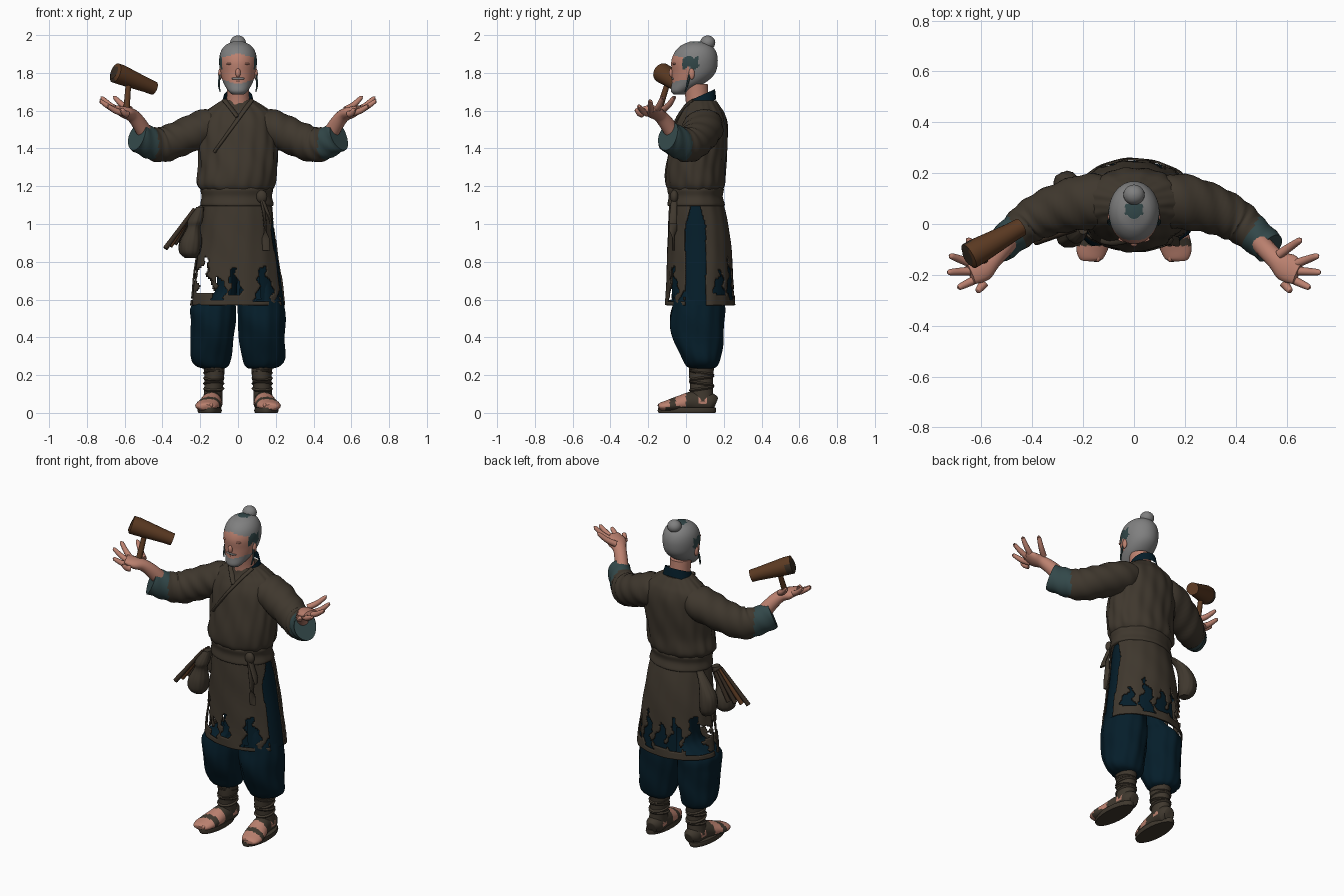
import bpy, bmesh, math
from mathutils import Vector

COLOURS = {
    "brown cloth": (0.050, 0.039, 0.027), "navy cloth": (0.0015, 0.0125, 0.023),
    "teal cloth": (0.032, 0.064, 0.067), "skin": (0.50, 0.22, 0.16),
    "grey hair": (0.215, 0.215, 0.215), "wood": (0.105, 0.042, 0.016),
    "dark leather": (0.042, 0.028, 0.018)}
MATS = []
for label, rgb in COLOURS.items():
    m = bpy.data.materials.new(label)
    m.diffuse_color = (*rgb, 1)
    MATS.append(m)
BROWN, NAVY, TEAL, SKIN, HAIR, WOOD, LEATHER = range(7)


def dense(rows, n):
    """Smoothly interpolate rows of numbers, n steps per span."""
    out = []
    for i in range(len(rows) - 1):
        a, b, c, d = (rows[max(0, min(len(rows) - 1, i + k))] for k in (-1, 0, 1, 2))
        for j in range(n):
            t = j / n
            out.append([0.5 * (2*q + (r-p)*t + (2*p-5*q+4*r-s)*t*t + (3*q-p-3*r+s)*t**3)
                        for p, q, r, s in zip(a, b, c, d)])
    return out + [list(rows[-1])]


def skin_rings(name, rings, colour, caps=True, drop=None, angle=50):
    """Join rings of points; colour is an index or a rule on the face centre."""
    bm = bmesh.new()
    vs = [[bm.verts.new(p) for p in ring] for ring in rings]
    n = len(vs[0])
    for a, b in zip(vs, vs[1:]):
        for i in range(n):
            bm.faces.new((a[i], a[(i+1) % n], b[(i+1) % n], b[i]))
    if caps:
        bm.faces.new(vs[0])
        bm.faces.new(vs[-1])
    bmesh.ops.recalc_face_normals(bm, faces=bm.faces[:])
    if drop:
        gone = [f for f in bm.faces if drop(f.calc_center_median())]
        bmesh.ops.delete(bm, geom=gone, context='FACES')
    for f in bm.faces:
        f.material_index = colour(f.calc_center_median()) if callable(colour) else colour
    me = bpy.data.meshes.new(name)
    bm.to_mesh(me)
    bm.free()
    for m in MATS:
        me.materials.append(m)
    ob = bpy.data.objects.new(name, me)
    bpy.context.collection.objects.link(ob)
    bpy.ops.object.select_all(action='DESELECT')
    ob.select_set(True)
    bpy.context.view_layer.objects.active = ob
    bpy.ops.object.shade_smooth_by_angle(angle=math.radians(angle))
    return ob


def loft(name, rows, colour, seg=40, n=4, fold=0, waves=9, tilt=0, **kw):
    """Stack of horizontal ellipses: z, cx, cy, rx, ry."""
    rings = []
    for z, cx, cy, rx, ry in dense(rows, n):
        ring = []
        for i in range(seg):
            a = 2 * math.pi * i / seg
            k = 1 + fold * math.sin(waves * a + 11 * z) * math.cos(4 * a - 17 * z)
            y = ry * k * math.sin(a)
            ring.append((cx + rx * k * math.cos(a), cy + y, z + tilt * y))
        rings.append(ring)
    return skin_rings(name, rings, colour, **kw)


def tube(name, rows, colour, s=1, seg=16, n=4, fold=0, **kw):
    """Tube along a path: x, y, z, sideways radius, upright radius."""
    rows = dense([(s * r[0], *r[1:]) for r in rows], n)
    pts = [Vector(r[:3]) for r in rows]
    rings = []
    for i, r in enumerate(rows):
        d = (pts[min(i+1, len(pts)-1)] - pts[max(i-1, 0)]).normalized()
        side = Vector((d.y, -d.x, 0)).normalized() if d.xy.length > 0.05 else Vector((1, 0, 0))
        up = side.cross(d)
        ring = []
        for j in range(seg):
            a = 2 * math.pi * j / seg
            k = 1 + fold * math.sin(3 * a + 1.3 * i)
            ring.append(pts[i] + side * (r[3] * k * math.cos(a)) + up * (r[4] * k * math.sin(a)))
        rings.append(ring)
    return skin_rings(name, rings, colour, **kw)


def ball(name, c, r, colour):
    rings = []
    for i in range(13):
        t = math.pi * (i + 0.15) / 12.3
        rings.append([(c[0] + r[0]*math.sin(t)*math.cos(a), c[1] + r[1]*math.sin(t)*math.sin(a),
                       c[2] - r[2]*math.cos(t)) for a in (k * math.pi / 10 for k in range(20))])
    return skin_rings(name, rings, colour)


# Head: hair, face, beard and scalp patches by position
def head_colour(p):
    wave = .008 * math.sin(110 * p.y)
    if 1.825 + wave < p.z < 1.885 + wave and -0.02 < p.y < 0.068:
        return TEAL
    if p.z > 1.945 and abs(p.x) < 0.035 and 0.035 < p.y < 0.08:
        return TEAL
    if p.z < 1.74 + 0.3 * abs(p.x) or p.z > 1.905 - 0.3 * abs(p.x):
        return HAIR
    return SKIN if p.y < 0.018 else HAIR


loft("head", [(1.685, 0, -0.035, .03, .03), (1.705, 0, -0.03, .052, .05), (1.75, 0, 0.015, .078, .09),
              (1.80, 0, .040, .093, .115), (1.86, 0, .045, .10, .123), (1.91, 0, .05, .092, .11),
              (1.945, 0, .054, .068, .08), (1.965, 0, .055, .03, .035)], head_colour, seg=80, n=7)
ball("hair_bun", (0, .115, 1.96), (.042, .04, .038), HAIR)
ball("nose", (0, -.076, 1.80), (.014, .014, .024), SKIN)
ball("moustache", (0, -.064, 1.77), (.036, .014, .009), HAIR)
ball("lower_lip", (0, -.068, 1.757), (.016, .008, .005), SKIN)
for s in (-1, 1):
    ball("ear", (s * .094, .03, 1.795), (.011, .016, .03), SKIN)
    ball("brow", (s * .038, -.060, 1.848), (.024, .011, .006), SKIN)
    tube("side_lock", [(.096, .018, 1.79, .006, .006), (.101, .008, 1.74, .006, .006),
                       (.095, -.005, 1.70, .003, .003)], TEAL, s, seg=6)
loft("neck", [(1.58, 0, .07, .07, .07), (1.66, 0, .06, .06, .062), (1.74, 0, .05, .06, .065)], SKIN)

# Robe top with standing collar and crossed lapels
ROBE = [(1.17, -.005, .05, .175, .135), (1.21, -.01, .05, .207, .157), (1.30, 0, .052, .207, .158),
        (1.42, 0, .068, .212, .152), (1.52, 0, .08, .21, .14), (1.58, 0, .088, .19, .118),
        (1.62, 0, .088, .14, .094), (1.655, 0, .082, .084, .076)]
loft("robe_top", ROBE, BROWN, seg=90, n=7, fold=.03, waves=13)
loft("collar", [(1.625, 0, .08, .09, .08), (1.66, 0, .078, .08, .078), (1.68, 0, .078, .075, .075)],
     lambda p: NAVY if p.y > .03 else BROWN, tilt=.45, caps=False)


def robe_front(x, z):
    """Depth of the robe's front surface."""
    _, cx, cy, rx, ry = min(dense(ROBE, 12), key=lambda r: abs(r[0] - z))
    return cy - ry * math.sqrt(max(0, 1 - ((x - cx) / rx) ** 2))


for (x0, z0), (x1, z1) in (((.07, 1.655), (-.125, 1.38)), ((-.07, 1.655), (.0, 1.565))):
    path = []
    for i in range(9):
        x, z = x0 + (x1 - x0) * i / 8, z0 + (z1 - z0) * i / 8
        path.append((x, robe_front(x, z), z, .016, .009))
    tube("lapel", path, BROWN, n=2)

# Sleeves, forearms and open hands
TIPS = [(.655, -.062, 1.668), (.722, -.125, 1.665), (.73, -.19, 1.648), (.69, -.25, 1.622), (.615, -.264, 1.605)]
for s in (-1, 1):
    tube("sleeve", [(.06, .09, 1.535, .08, .075), (.17, .09, 1.51, .108, .098), (.30, .06, 1.457, .097, .094),
                    (.40, .015, 1.42, .085, .093), (.465, -.035, 1.43, .072, .085),
                    (.535, -.095, 1.465, .064, .080)],
         lambda p: TEAL if abs(p.x) - .6 * p.y > .475 else BROWN, s, seg=40, n=7, fold=.035)
    tube("forearm", [(.485, -.06, 1.47, .04, .045), (.525, -.105, 1.535, .038, .040), (.56, -.14, 1.575, .040, .034),
                     (.60, -.17, 1.592, .057, .030), (.645, -.192, 1.612, .048, .018)], SKIN, s)
    for i, (x, y, z) in enumerate(TIPS):
        bx, by = (.57, -.12) if i == 0 else (.64 - .013 * i, -.135 - .024 * i)
        bz = 1.605 - .006 * i
        tube("finger", [(bx, by, bz, .018, .018), ((bx + x) / 2, (by + y) / 2, (bz + z) / 2 - .006, .016, .016),
                        (x * .95 + bx * .05, y * .95 + by * .05, z, .012, .011), (x, y, z + .002, .006, .006)],
             SKIN, s, seg=10)

# Mallet balanced over the hand
tube("mallet_handle", [(-.59, -.14, 1.61, .017, .017), (-.578, -.09, 1.77, .014, .014)], WOOD, n=2)
tube("mallet_head", [(-.655, -.13, 1.803, .035, .035), (-.649, -.127, 1.80, .053, .053), (-.62, -.11, 1.79, .053, .053),
                     (-.48, -.032, 1.733, .038, .038), (-.445, -.012, 1.718, .036, .036)],
     lambda p: LEATHER if p.x < -.65 else WOOD, seg=24, n=1, angle=30)

# Split, ragged skirt: front flag, x centre, half width, bottom, top of each tear
SKIRT = [(1.16, -.005, .05, .175, .132), (1.03, -.003, .062, .195, .155),
         (.90, -.003, .070, .212, .168), (.74, 0, .073, .234, .177), (.57, .002, .075, .255, .185)]
TEARS = [(1, -.18, .045, .63, .83), (1, -.10, .034, .60, .73), (1, -.02, .03, .62, .78), (1, .14, .045, .59, .80),
         (1, .225, .015, .59, .67), (0, -.19, .05, .60, .85), (0, -.09, .042, .61, .82), (0, .0, .045, .62, .78),
         (0, .10, .04, .60, .83), (0, .19, .03, .62, .76)]


def torn(p):
    slit = .012 + .045 * min(1, max(0, (1.14 - p.z) / .15))
    if p.x > 0 and abs(p.y - .05) < slit and p.z < 1.13:
        return True
    if p.x < 0 and abs(p.y - .05) < .02 and p.z < .9:
        return True
    for front, x, w, z0, z1 in TEARS:
        if (p.y < .07) == bool(front) and z0 < p.z < z1:
            t = (p.z - z0) / (z1 - z0)
            if abs(p.x - x + .012 * math.sin(45 * p.z)) < w * (1 - t ** 2) + .006 * math.sin(110 * p.z):
                return True
    return False


skirt = loft("skirt", SKIRT, BROWN, seg=180, n=18, fold=.012, waves=10, caps=False, drop=torn)
thick = skirt.modifiers.new("cloth thickness", 'SOLIDIFY')
thick.thickness = .008
loft("under_skirt", [(z, cx, cy, rx * .95, ry * .94) for z, cx, cy, rx, ry in SKIRT], NAVY, seg=60, n=8,
     caps=False, drop=lambda p: p.z < .84 and not (p.x > .11 or (p.y > .1 and p.x > -.1)))

# Belt with knot and hanging tails
loft("belt", [(1.095, -.005, .052, .187, .148), (1.105, -.005, .052, .194, .152), (1.145, -.007, .05, .186, .143),
              (1.18, -.007, .05, .192, .15), (1.195, -.007, .05, .185, .145)], BROWN, seg=64, fold=.01)
ball("belt_knot", (.125, -.062, 1.145), (.03, .022, .035), BROWN)
for x, z in ((.15, .86), (.175, 1.0)):
    tube("belt_tail", [(.125, -.062, 1.14, .016, .01), (x - .01, -.068, 1.04, .020, .008), (x, -.068, z, .020, .006)],
         BROWN, n=5)

# Pouches and tool sticks at the hip
loft("pouch", [(.82, -.25, -.03, .03, .03), (.85, -.255, -.03, .055, .06), (.91, -.25, -.03, .058, .062),
               (.98, -.235, -.03, .035, .042), (1.02, -.225, -.03, .04, .045), (1.09, -.20, -.01, .02, .03)],
     BROWN, fold=.05)
loft("rear_pouch", [(.86, -.25, .15, .03, .03), (.90, -.262, .155, .05, .05), (.98, -.262, .155, .05, .05),
                    (1.05, -.23, .145, .03, .035), (1.10, -.18, .12, .02, .02)], BROWN, fold=.05)
for i in range(4):
    tube("tool_stick", [(-.23, -.02 + .02 * i, 1.08, .010, .010),
                        (-.385 + .025 * i, -.07 + .03 * i, .87 + .012 * i, .014, .014)],
         WOOD if i == 1 else LEATHER, seg=8, n=2)


# Baggy trousers, leg wraps and sandals
def foot_colour(p):
    if p.z < .03 and p.y > -.11:
        return BROWN
    if p.y < -.085 or (-.055 < p.y < .0 and p.z > .035):
        return SKIN
    return SKIN if .07 < p.y < .11 and .05 < p.z < .09 else BROWN


for s in (-1, 1):
    inner = .018 if s > 0 else .004
    top = [(.64, s * .064, .07, .058, .10), (.86, s * .06, .07, .055, .10)] if s < 0 else \
          [(.66, .118, .07, .108, .13), (.86, .095, .07, .09, .11)]
    lower = [(.235, .13, .085, .055, .06), (.25, .14, .085, .085, .083), (.29, .145, .080, .104, .102),
             (.38, .138, .066, .110, .130), (.48, .134, .058, .116, .143), (.57, .13, .063, .112, .137)]
    loft("trouser_leg", [(z, s * (x - inner / 2), y, rx + inner / 2, ry) for z, x, y, rx, ry in lower] + top,
         NAVY, seg=48, n=5, fold=.045, waves=7)
    loft("leg_wrap", [(.06, s * .135, .085, .052, .062), (.12, s * .13, .083, .049, .06),
                      (.20, s * .125, .08, .052, .064), (.27, s * .13, .085, .06, .07)], BROWN, n=3)
    for k in range(5):
        z = .12 + .028 * k
        loft("wrap_band", [(z, s * .129, .082, .050, .061), (z + .008, s * .128, .082, .057, .068),
                           (z + .016, s * .128, .082, .050, .061)], BROWN, n=1, tilt=.15 * (-1) ** k)
    tube("foot", [(.13, .155, .045, .03, .035), (.132, .125, .055, .050, .052), (.138, .04, .058, .052, .056),
                  (.15, -.03, .048, .060, .044), (.165, -.09, .038, .062, .032), (.172, -.13, .034, .05, .022),
                  (.173, -.145, .032, .03, .012)], foot_colour, s, seg=36, n=8)
    loft("sole", [(0, s * .15, .005, .06, .15), (.012, s * .15, .005, .065, .155), (.028, s * .15, .005, .06, .152)],
         BROWN, n=1)
    for k in range(4):
        ball("toe", (s * (.142 + .019 * k), -.132 + .005 * k, .04), (.011, .018, .013), SKIN)
